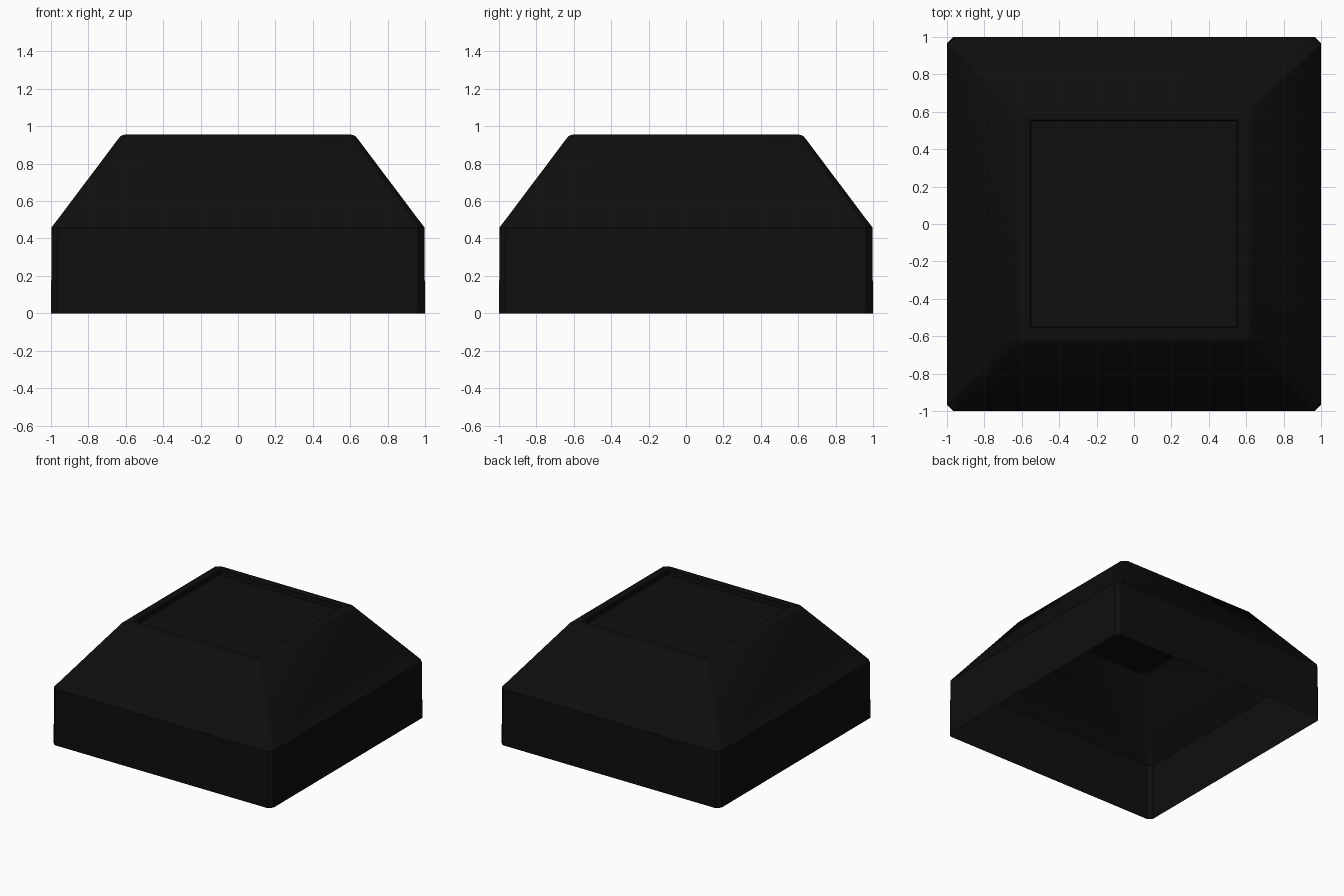
import bpy, bmesh

if "Cube" in bpy.data.objects:
    bpy.data.objects.remove(bpy.data.objects["Cube"])

# One near-black plastic colour
black = bpy.data.materials.new("near_black_plastic")
black.diffuse_color = (0.0045, 0.0045, 0.0045, 1)
black.use_nodes = True
black.node_tree.nodes["Principled BSDF"].inputs["Base Color"].default_value = black.diffuse_color


def ring(bm, half, z, cut):
    """Square loop with clipped corners."""
    a, b = half, half - cut
    pts = [(a, -b), (a, b), (b, a), (-b, a), (-a, b), (-a, -b), (-b, -a), (b, -a)]
    return [bm.verts.new((x, y, z)) for x, y in pts]


# Shell profile from open base to recessed top: half width, height, corner cut
profile = [
    (1.0, 0.0, 0.033),
    (0.996, 0.46, 0.033),    # shoulder
    (0.633, 0.942, 0.035),   # end of the slope
    (0.622, 0.951, 0.032),   # softened rim
    (0.605, 0.955, 0.028),
    (0.555, 0.955, 0.006),   # inner rim edge
    (0.55, 0.92, 0.005),     # recess floor
]
bm = bmesh.new()
loops = [ring(bm, *p) for p in profile]
for lo, hi in zip(loops, loops[1:]):
    for i in range(8):
        j = (i + 1) % 8
        bm.faces.new((lo[i], lo[j], hi[j], hi[i]))
bm.faces.new(loops[-1])

mesh = bpy.data.meshes.new("keycap_shell")
bm.to_mesh(mesh)
bm.free()
mesh.materials.append(black)
shell = bpy.data.objects.new("keycap_shell", mesh)
bpy.context.collection.objects.link(shell)
bpy.context.view_layer.objects.active = shell
shell.select_set(True)
bpy.ops.object.shade_smooth_by_angle(angle=0.52)
